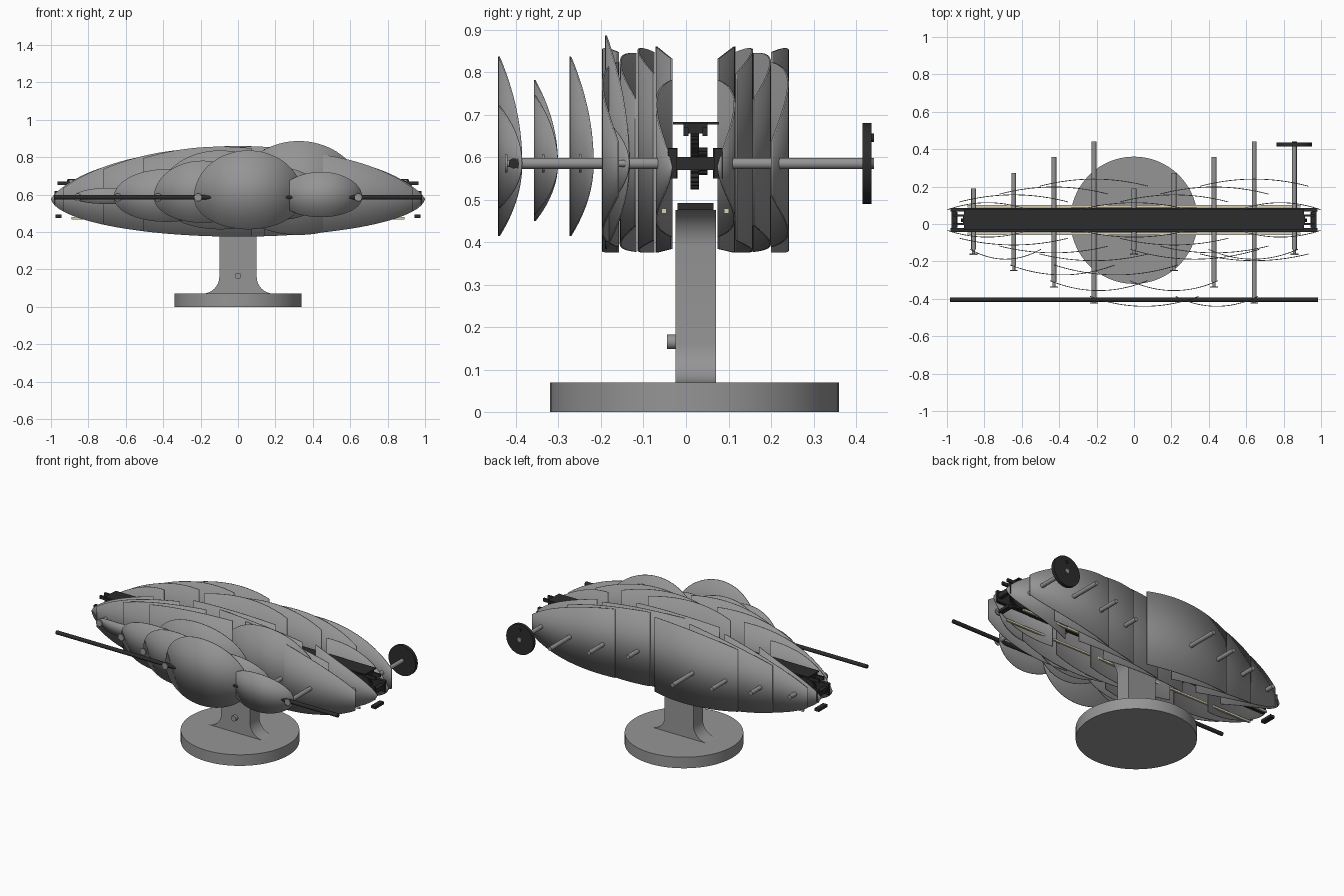
import bpy, bmesh, math
from mathutils import Matrix, Vector

cube = bpy.data.objects.get("Cube")
if cube:
    bpy.data.objects.remove(cube, do_unlink=True)


def material(name, colour):
    m = bpy.data.materials.new(name)
    m.use_nodes = True
    m.diffuse_color = (*colour, 1)
    m.node_tree.nodes["Principled BSDF"].inputs["Base Color"].default_value = (*colour, 1)
    return m


GREY = material("grey", (0.3, 0.3, 0.305))
BLACK = material("black", (0.025, 0.025, 0.025))
CREAM = material("cream", (0.7, 0.64, 0.45))
AXIS_Z = 0.585


def finish(name, bm, mat, smooth=True):
    bmesh.ops.recalc_face_normals(bm, faces=bm.faces)
    mesh = bpy.data.meshes.new(name)
    bm.to_mesh(mesh)
    bm.free()
    mesh.materials.append(mat)
    ob = bpy.data.objects.new(name, mesh)
    bpy.context.collection.objects.link(ob)
    if smooth:
        bpy.ops.object.select_all(action="DESELECT")
        ob.select_set(True)
        bpy.context.view_layer.objects.active = ob
        bpy.ops.object.shade_smooth_by_angle(angle=math.radians(35))
    return ob


def box(name, x, y, z, mat):
    """Box from three (low, high) ranges."""
    bm = bmesh.new()
    bmesh.ops.create_cube(bm, size=1)
    for v in bm.verts:
        v.co = Vector([(a + b) / 2 + c * (b - a) for (a, b), c in zip((x, y, z), v.co)])
    return finish(name, bm, mat, False)


def rod(name, start, end, radius, mat, sides=24):
    """Cylinder between two points."""
    a, b = Vector(start), Vector(end)
    turn = (b - a).to_track_quat("Z", "Y").to_matrix().to_4x4()
    bm = bmesh.new()
    bmesh.ops.create_cone(bm, cap_ends=True, segments=sides, radius1=radius, radius2=radius,
                          depth=(b - a).length, matrix=Matrix.Translation((a + b) / 2) @ turn)
    return finish(name, bm, mat)


def prism(name, outline, y0, y1, mat):
    """Extrude an x-z outline along y."""
    bm = bmesh.new()
    face = bm.faces.new([bm.verts.new((x, y0, z)) for x, z in outline])
    out = bmesh.ops.extrude_face_region(bm, geom=[face])
    verts = [g for g in out["geom"] if isinstance(g, bmesh.types.BMVert)]
    bmesh.ops.translate(bm, vec=(0, y1 - y0, 0), verts=verts)
    return finish(name, bm, mat)


def gear(name, x, y0, y1, radius, teeth):
    outline = []
    for i in range(teeth * 4):
        r = radius if i % 4 < 2 else radius * 0.87
        a = math.tau * i / (teeth * 4)
        outline.append((x + r * math.cos(a), AXIS_Z + 0.005 + r * math.sin(a)))
    return prism(name, outline, y0, y1, BLACK)


def sheet(name, x0, x1, y_edge, y_peak, top, bottom, steps=40):
    """Thin sheet bowed in y, trimmed by top and bottom curves."""
    bm = bmesh.new()
    rows = []
    for i in range(steps + 1):
        t = 0.5 - 0.5 * math.cos(math.pi * i / steps)
        x = x0 + (x1 - x0) * t
        y = y_edge + (y_peak - y_edge) * 4 * t * (1 - t)
        rows.append([bm.verts.new((x, y, f(x, t))) for f in (bottom, top)])
    for a, b in zip(rows, rows[1:]):
        bm.faces.new((a[0], b[0], b[1], a[1]))
    ob = finish(name, bm, GREY)
    mod = ob.modifiers.new("thickness", "SOLIDIFY")
    mod.thickness = 0.004
    mod.offset = 0
    return ob


# Base and flared column
rod("base", (0, 0.02, 0), (0, 0.02, 0.07), 0.34, GREY, 96)
fillet = [(0.1 + 0.09 * (1 - math.sin(a)), 0.07 + 0.09 * (1 - math.cos(a)))
          for a in [math.pi / 2 * i / 8 for i in range(9)]]
side = fillet + [(x, 0.53 - z + 0.02) for x, z in reversed(fillet)]
side = [(x, min(z, 0.475)) for x, z in side]
column = list(dict.fromkeys(side))
prism("column", column + [(-x, z) for x, z in reversed(column)], -0.025, 0.07, GREY)
rod("button", (0, -0.045, 0.165), (0, -0.024, 0.165), 0.017, GREY)

# Mechanism frame
for y0, y1 in ((-0.042, -0.022), (0.066, 0.086)):
    box("side_rail", (-0.98, 0.98), (y0, y1), (0.55, 0.62), BLACK)
box("top_plate", (-0.91, 0.91), (-0.03, 0.078), (0.676, 0.683), BLACK)
for s in (-1, 1):
    ends = sorted((s * 0.95, s * 0.975))
    box("end_bar", ends, (-0.022, 0.066), (0.57, 0.6), BLACK)
    box("end_foot", sorted((s * 0.945, s * 0.975)), (-0.02, 0.065), (0.475, 0.492), BLACK)
    for y in (0, 0.045):
        box("end_bracket", sorted((s * 0.88, s * 0.965)), (y - 0.006, y + 0.006), (0.65, 0.67), BLACK)
    box("bracket_bridge", sorted((s * 0.9, s * 0.915)), (-0.006, 0.051), (0.655, 0.68), BLACK)
for y in (-0.052, 0.095):
    box("lower_rail", (-0.89, 0.89), (y - 0.006, y + 0.006), (0.467, 0.479), CREAM)


# Pod outline shared by the large panels
def pod_top(x, t):
    return AXIS_Z + 0.275 * max(0, 1 - x * x) ** 0.72 - 0.012 * (2 * t - 1) ** 2


def pod_bottom(x, t):
    return AXIS_Z - 0.21 * max(0, 1 - x * x) ** 0.5


# Shafts with gears, large panels in four repeating layers
shaft_x = [(i - 4) * 0.2143 for i in range(9)]
for i, x in enumerate(shaft_x):
    layer = i % 4
    front = -0.135 - 0.087 * layer
    back = 0.44 if i == 8 else 0.19 + 0.084 * layer
    rod("shaft", (x, front, AXIS_Z), (x, back, AXIS_Z), 0.013, GREY)
    rod("shaft_cap", (x, front - 0.03, AXIS_Z), (x, front - 0.024, AXIS_Z), 0.021, GREY)
    rod("shaft_pin", (x, front - 0.026, AXIS_Z), (x, front, AXIS_Z), 0.008, GREY)
    gear("large_gear", x, 0.01, 0.03, 0.067, 30)
    gear("small_gear", x, 0.03, 0.05, 0.032, 16)
    for y0, y1 in ((-0.042, -0.02), (0.064, 0.086)):
        rod("bearing", (x, y0, AXIS_Z), (x, y1, AXIS_Z), 0.036, BLACK)
    x0, x1 = max(-0.998, x - 0.29), min(0.998, x + 0.29)
    sheet("back_panel", x0, x1, 0.076 + 0.042 * layer, 0.114 + 0.042 * layer, pod_top, pod_bottom)
    sheet("front_panel", x0, x1, -0.034 - 0.042 * layer, -0.07 - 0.042 * layer, pod_top, pod_bottom)

# Front petals: shaft index, reach in x, rise, drop
petals = [(0, 0.36, 0.05, 0.035), (1, 0.54, 0.15, 0.13), (2, 0.5, 0.195, 0.135),
          (3, 0.56, 0.25, 0.17), (4, 0.67, 0.3, 0.2), (5, -0.64, 0.25, 0.17),
          (6, -0.45, 0.16, 0.12), (7, -0.42, 0.135, 0.105), (8, -0.46, 0.1, 0.1)]
for i, reach, rise, drop in petals:
    x0, x1 = sorted((shaft_x[i] - math.copysign(0.02, reach), shaft_x[i] + reach))
    y = -0.135 - 0.084 * (i % 4)

    def petal_top(x, t, h=rise):
        return AXIS_Z + 0.001 + h * 2 * math.sqrt(max(0, t * (1 - t)))

    def petal_bottom(x, t, h=drop):
        return AXIS_Z - 0.001 - h * 2 * math.sqrt(max(0, t * (1 - t)))

    sheet("petal", x0, x1, y, y - 0.053, petal_top, petal_bottom)

# Long front bar
rod("front_bar", (-0.985, -0.405, AXIS_Z), (0.985, -0.405, AXIS_Z), 0.012, BLACK, 16)

# Hand wheel
wheel_x = shaft_x[8]
rod("hand_wheel", (wheel_x, 0.415, AXIS_Z), (wheel_x, 0.436, AXIS_Z), 0.095, BLACK, 64)
rod("wheel_knob", (wheel_x, 0.434, 0.645), (wheel_x, 0.442, 0.645), 0.01, BLACK)
